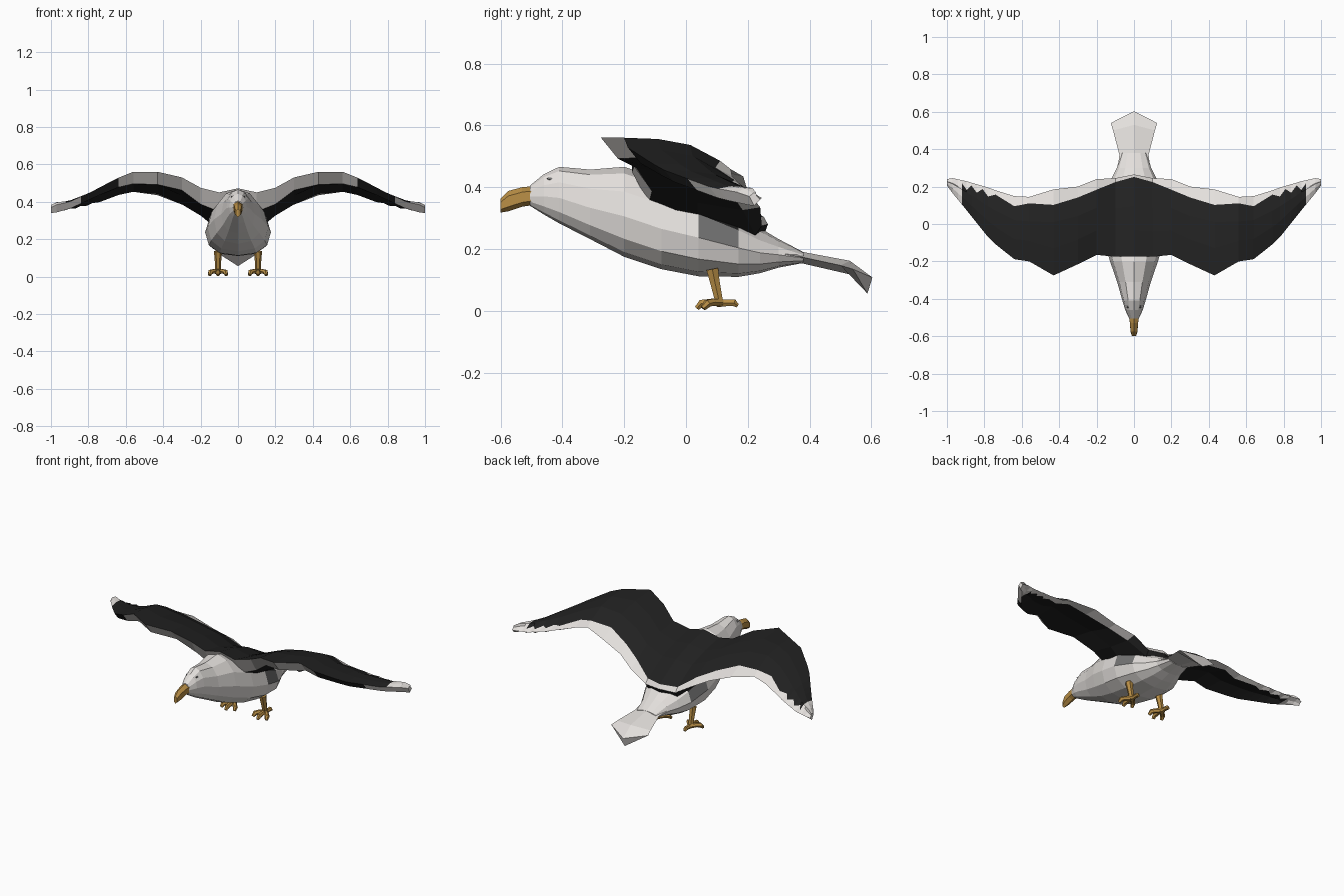
import bpy, bmesh, math
from mathutils import Vector

if "Cube" in bpy.data.objects:
    bpy.data.objects.remove(bpy.data.objects["Cube"])

def mat(name, r, g, b):
    m = bpy.data.materials.new(name)
    m.diffuse_color = (r, g, b, 1)
    m.use_nodes = True
    m.node_tree.nodes["Principled BSDF"].inputs["Base Color"].default_value = m.diffuse_color
    return m

WHITE = mat("white_feathers", .77, .74, .715)
BLACK = mat("black_feathers", .015, .015, .015)
GREY = mat("grey_feathers", .17, .17, .17)
GOLD = mat("golden_horn", .48, .27, .06)

def loft(name, rings, mats, rule=None, caps=(True, True), mirror=False):
    """Skin closed rings of points; rule(i, j, face) gives the material index."""
    bm = bmesh.new()
    vs = [[bm.verts.new(p) for p in r] for r in rings]
    n = len(rings[0])
    for i in range(len(vs) - 1):
        for j in range(n):
            k = (j + 1) % n
            f = bm.faces.new((vs[i][j], vs[i][k], vs[i + 1][k], vs[i + 1][j]))
            f.normal_update()
            if rule:
                f.material_index = rule(i, j, f)
    if caps[0]:
        bm.faces.new(vs[0])
    if caps[1]:
        bm.faces.new(vs[-1][::-1])
    bmesh.ops.recalc_face_normals(bm, faces=bm.faces)
    me = bpy.data.meshes.new(name)
    bm.to_mesh(me)
    bm.free()
    for m in mats:
        me.materials.append(m)
    ob = bpy.data.objects.new(name, me)
    bpy.context.collection.objects.link(ob)
    if mirror:
        ob.modifiers.new("mirror", 'MIRROR').use_clip = True
    return ob

def oval(y, z0, z1, w, n=12, mid=.45, p=.85):
    """Cross-section across the body, widest below the middle and fuller underneath."""
    zm = z0 + (z1 - z0) * mid
    pts = []
    for a in range(n):
        t = 2 * math.pi * a / n
        s, c = math.sin(t), math.cos(t)
        if c < 0:
            s, c = math.copysign(abs(s) ** p, s), -(-c) ** p
        pts.append((w * s, y, zm + c * ((z1 - zm) if c > 0 else (zm - z0))))
    return pts

# Body and head, with a black back and a grey flank patch under the wing
body = [(-.505, .34, .405, .026), (-.46, .312, .442, .047), (-.41, .283, .466, .062),
        (-.31, .232, .457, .09), (-.2, .175, .466, .128), (-.08, .135, .425, .162),
        (.04, .112, .39, .176), (.17, .11, .318, .155), (.24, .122, .268, .122),
        (.30, .14, .232, .092), (.38, .155, .19, .068)]
def body_colour(i, j, f):
    j = min(j, 11 - j)
    if (5 <= i <= 6 and j < 2) or (i == 7 and j == 0):
        return 1
    return 2 if i == 6 and j == 2 else 0
loft("body", [oval(*s) for s in body], [WHITE, BLACK, GREY], body_colour)

# Tail: keeled fan that droops at its end; y, top, (side y, half width, z), bottom
tail = [(.28, .235, .28, .09, .19, .14), (.37, .192, .37, .078, .175, .155),
        (.53, .162, .50, .112, .147, .118)]
rings = [[(0, y, zt), (w, sy, sz), (0, y, zb), (-w, sy, sz)] for y, zt, sy, w, sz, zb in tail]
rings.append([(0, .603, .108), (.124, .54, .135), (0, .587, .056), (-.124, .54, .135)])
loft("tail", rings, [WHITE])

# Beak with hooked tip
beak = [(-.475, .345, .405, .032), (-.53, .337, .4, .025), (-.575, .322, .388, .021),
        (-.6, .318, .362, .012)]
loft("beak", [oval(*s, n=6, mid=.5) for s in beak], [GOLD])

# Wings: x, lead y, lead z, trail y, trail z, thickness scale, underside drop
W = [(0, -.175, .472, .265, .28, 1, .1), (.1, -.175, .45, .245, .275, 1, .09),
     (.2, -.165, .475, .24, .335, 1, .055), (.3, -.215, .53, .20, .385, 1, .025),
     (.43, -.275, .56, .185, .435, 1, .012), (.56, -.2, .56, .145, .458, .95, .01),
     (.66, -.185, .52, .15, .43, .7, .008), (.78, -.07, .455, .195, .395, .55, .006),
     (.9, .08, .400, .23, .368, .55, .008), (.97, .165, .384, .245, .365, .6, .01),
     (1.0, .205, .37, .24, .36, .45, .01)]

def wing_at(x):
    for a, b in zip(W, W[1:]):
        if x <= b[0]:
            t = (x - a[0]) / (b[0] - a[0])
            return [p + (q - p) * t for p, q in zip(a, b)]
    return W[-1]

# Station positions and where black ends along the chord (zigzag near the tip)
stations = [(0, .97), (.1, .95), (.2, .86), (.3, .86), (.43, .82), (.56, .9), (.64, .84),
            (.74, .92), (.78, .82), (.81, .93), (.84, .78), (.87, .92), (.895, .7),
            (.92, .88), (.94, .66), (.97, .66), (1.0, .66)]

def wing_ring(x, b):
    _, ly, lz, ty, tz, k, d = wing_at(x)
    def at(f, dz):
        return (x, ly + (ty - ly) * f, lz + (tz - lz) * f + dz)
    back = min(.055 * k, (ty - ly) * .45)
    deep = .068 * k + (.035 if x < .15 else .02 if x < .25 else 0)
    return [(x, ly + back, lz - deep), (x, ly, lz), at(.32, .03 * k), at(.62, .042 * k),
            at(b, .018 * k), (x, ty, tz), at(b, -.012 - d * .3), at(.5, -d - .03 * k * (x > .9))]

def wing_colour(i, j, f):
    x = f.calc_center_median().x
    if x > .925:
        return 0
    if j in (4, 5):
        return 1 if j == 5 and x < .2 else 0
    if j == 0:
        return 0 if x < .62 or x > .85 else 1
    return 1

loft("wings", [wing_ring(*s) for s in stations], [WHITE, BLACK], wing_colour,
     caps=(False, True), mirror=True)

# Legs and toes: tapered rods along a path of (x, y, z, radius)
def rod(name, path, n=6):
    rings = []
    for i, p in enumerate(path):
        a, b = path[max(i - 1, 0)], path[min(i + 1, len(path) - 1)]
        d = (Vector(b[:3]) - Vector(a[:3])).normalized()
        side = d.cross(Vector((0, 0, 1)) if abs(d.z) < .8 else Vector((0, 1, 0))).normalized()
        up = side.cross(d)
        ring = []
        for s in range(n):
            t = 2 * math.pi * s / n
            q = Vector(p[:3]) + (side * math.cos(t) + up * math.sin(t)) * p[3]
            q.z = max(q.z, 0)
            ring.append(q)
        rings.append(ring)
    loft(name, rings, [GOLD], mirror=True)

X = .107
rod("legs", [(X, .085, .135, .022), (X, .093, .095, .018), (X, .105, .04, .015), (X, .108, .018, .017)])
for name, dx, y in (("inner_toes", -.045, .055), ("middle_toes", 0, .035), ("outer_toes", .045, .055)):
    rod(name, [(X, .115, .026, .014), (X + dx * .55, .085, .028, .013),
               (X + dx * .9, y + .014, .024, .014), (X + dx, y, .008, .009)])
rod("hind_toes", [(X, .1, .024, .014), (X, .135, .026, .012), (X, .156, .026, .013), (X, .167, .016, .007)])

# Eyes: small flat slits on the head sides
def eye_ring(x, r):
    return [(x - .5 * r * math.sin(t), -.44 + 1.3 * r * math.cos(t), .428 + .6 * r * math.sin(t))
            for t in (2 * math.pi * a / 6 for a in range(6))]
loft("eyes", [eye_ring(.031, .008), eye_ring(.037, .007)], [GREY], mirror=True)
